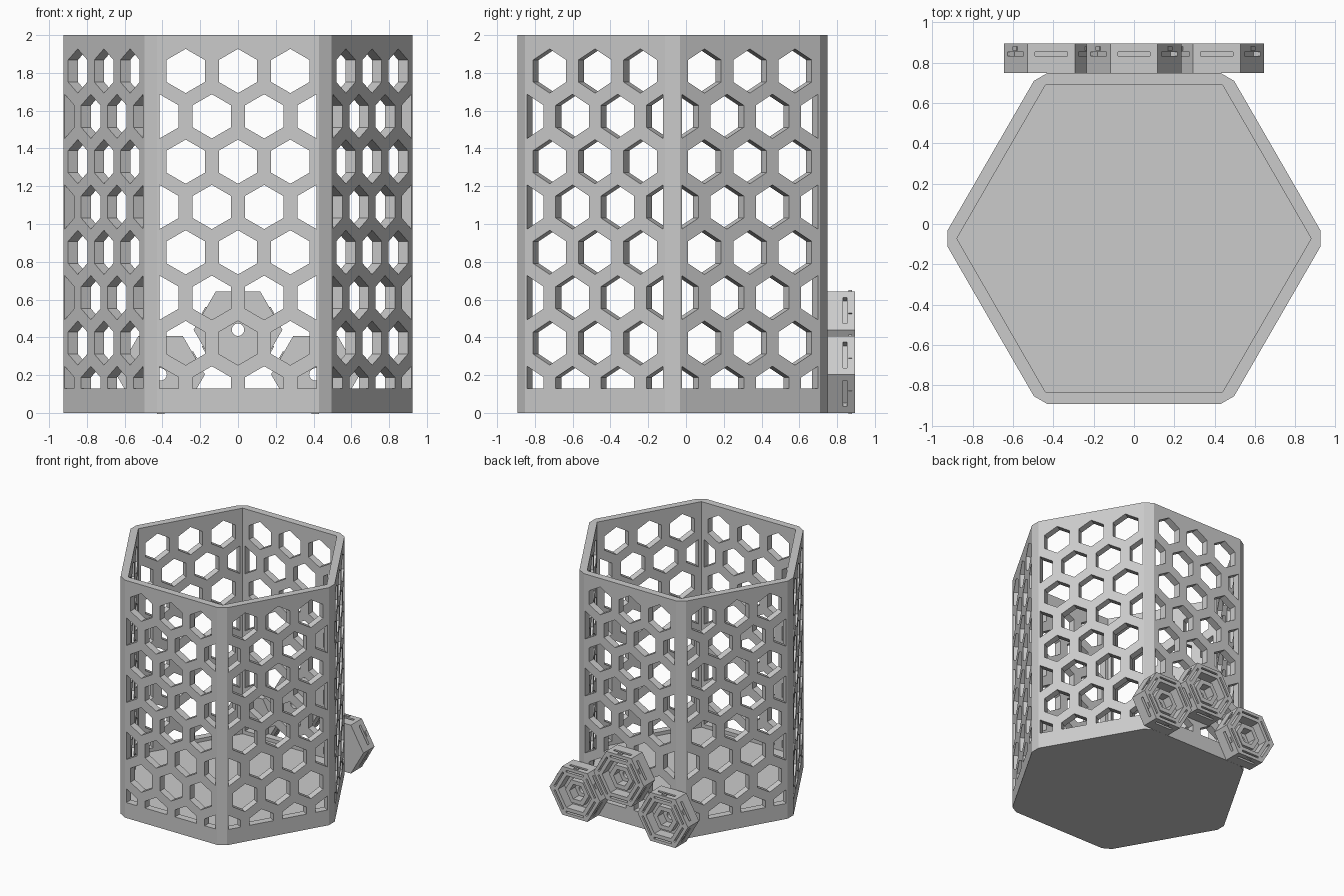
import bpy, bmesh, math
from mathutils import Vector

cube = bpy.data.objects.get("Cube")
if cube:
    bpy.data.objects.remove(cube, do_unlink=True)

grey = bpy.data.materials.new("plain_grey")
grey.use_nodes = True
grey.diffuse_color = (0.6, 0.6, 0.6, 1)
grey.node_tree.nodes["Principled BSDF"].inputs["Base Color"].default_value = (0.6, 0.6, 0.6, 1)

COS30 = math.cos(math.pi / 6)
CENTRE = Vector((0, -0.072, 0))
OUTER, INNER, FLOOR, TOP = 0.82, 0.76, 0.1, 2.0     # wall apothems and heights
CHAMFER = 0.045
HOLE, PITCH, ROW, TOP_ROW = 0.117, 0.277, 0.24, 1.81  # honeycomb pattern
BACK, REAR = 0.748, 0.895                           # connector depth range


def polar(r, a):
    return Vector((r * math.cos(a), r * math.sin(a), 0))


def prism(bm, loop_a, loop_b):
    a = [bm.verts.new(p) for p in loop_a]
    b = [bm.verts.new(p) for p in loop_b]
    bm.faces.new(a)
    bm.faces.new(b[::-1])
    for i in range(len(a)):
        j = (i + 1) % len(a)
        bm.faces.new((a[j], a[i], b[i], b[j]))


def finish(name, bm):
    bmesh.ops.recalc_face_normals(bm, faces=bm.faces[:])
    mesh = bpy.data.meshes.new(name)
    bm.to_mesh(mesh)
    bm.free()
    mesh.materials.append(grey)
    obj = bpy.data.objects.new(name, mesh)
    bpy.context.collection.objects.link(obj)
    return obj


def cut(obj, cutter):
    cutter.hide_render = True
    mod = obj.modifiers.new("cut", "BOOLEAN")
    mod.operation = "DIFFERENCE"
    mod.solver = "EXACT"
    mod.object = cutter
    bpy.context.view_layer.objects.active = obj
    bpy.ops.object.modifier_apply(modifier=mod.name)
    bpy.data.objects.remove(cutter, do_unlink=True)


def extrude_up(name, loop, z0, z1):
    bm = bmesh.new()
    prism(bm, [p + Vector((0, 0, z0)) for p in loop], [p + Vector((0, 0, z1)) for p in loop])
    return finish(name, bm)


# Cup body: hexagon with chamfered corners, hollowed by a sharp hexagon
corners = [CENTRE + polar(OUTER / COS30, k * math.pi / 3) for k in range(6)]
outline = []
for k, c in enumerate(corners):
    for other in (corners[k - 1], corners[(k + 1) % 6]):
        outline.append(c + (other - c).normalized() * CHAMFER)
cup = extrude_up("cup", outline, 0, TOP)
cavity = [CENTRE + polar(INNER / COS30, k * math.pi / 3) for k in range(6)]
cut(cup, extrude_up("cavity_cutter", cavity, FLOOR, TOP + 0.2))

# Honeycomb holes in all six walls, halved at the panel borders
limit = 1.5 * PITCH
bottom = TOP_ROW - 7 * ROW
bm = bmesh.new()
for wall in range(6):
    angle = math.radians(30 + 60 * wall)
    normal, tangent = polar(1, angle), polar(1, angle + math.pi / 2)
    for row in range(8):
        columns = (-1.5, -0.5, 0.5, 1.5) if row % 2 else (-1, 0, 1)
        for col in columns:
            loop = []
            for k in range(6):
                p = polar(HOLE, math.radians(30 + 60 * k))
                u = max(-limit, min(limit, col * PITCH + p.x))
                z = max(bottom, TOP_ROW - row * ROW + p.y)
                point = CENTRE + tangent * u + Vector((0, 0, z))
                if all((point - q).length > 0.001 for q in loop):
                    loop.append(point)
            prism(bm, [p + normal * 0.73 for p in loop], [p + normal * 0.86 for p in loop])
cut(cup, finish("hole_cutter", bm))


# Connectors: stepped hexagon sockets with a round screw hole
def side_box(bm, centre, k, along, y0, y1, r0, r1):
    """Box lying parallel to side k of a connector, between two distances from its axis."""
    a = math.radians(30 + 60 * k)
    out = Vector((math.cos(a), 0, math.sin(a)))
    side = Vector((-math.sin(a), 0, math.cos(a)))
    loop = [centre + out * r + side * s
            for r, s in ((r0, -along), (r1, -along), (r1, along), (r0, along))]
    prism(bm, [p + Vector((0, y0, 0)) for p in loop], [p + Vector((0, y1, 0)) for p in loop])


def connector(name, x, z):
    centre = Vector((x, 0, z))
    profile = [(0.235, BACK), (0.235, REAR), (0.155, REAR), (0.155, 0.81),
               (0.11, 0.81), (0.11, 0.865), (0.07, 0.865), (0.07, 0.79)]
    steps = 24
    bm = bmesh.new()
    rings = []
    for r, y in profile + [(0.033, 0.79), (0.033, BACK)]:
        ring = []
        for i in range(steps):
            a = 2 * math.pi * i / steps
            bend = a % (math.pi / 3)
            if i % 4 == 0:
                bend = 0
            rad = r if r < 0.04 else r * COS30 / math.cos(bend - math.pi / 6)
            ring.append(bm.verts.new((x + rad * math.cos(a), y, z + rad * math.sin(a))))
        rings.append(ring)
    for n, ring in enumerate(rings):
        nxt = rings[(n + 1) % len(rings)]
        for i in range(steps):
            j = (i + 1) % steps
            bm.faces.new((ring[i], ring[j], nxt[j], nxt[i]))
    body = finish(name, bm)

    # Spring slots: one set from the rear face, one set from the sides
    rear, sides, bumps = bmesh.new(), bmesh.new(), bmesh.new()
    for k in range(6):
        side_box(rear, centre, k, 0.08, 0.83, 0.95, 0.164, 0.178)
        side_box(sides, centre, k, 0.08, 0.831, 0.852, 0.17, 0.25)
        side_box(bumps, centre, k, 0.02, 0.86, 0.88, 0.195, 0.21)
    cut(body, finish("rear_slot_cutter", rear))
    cut(body, finish("side_slot_cutter", sides))
    finish(name + "_snap_bumps", bumps)


connector("upper_connector", 0, 0.44)
connector("left_connector", 0.41, 0.204)
connector("right_connector", -0.41, 0.204)
